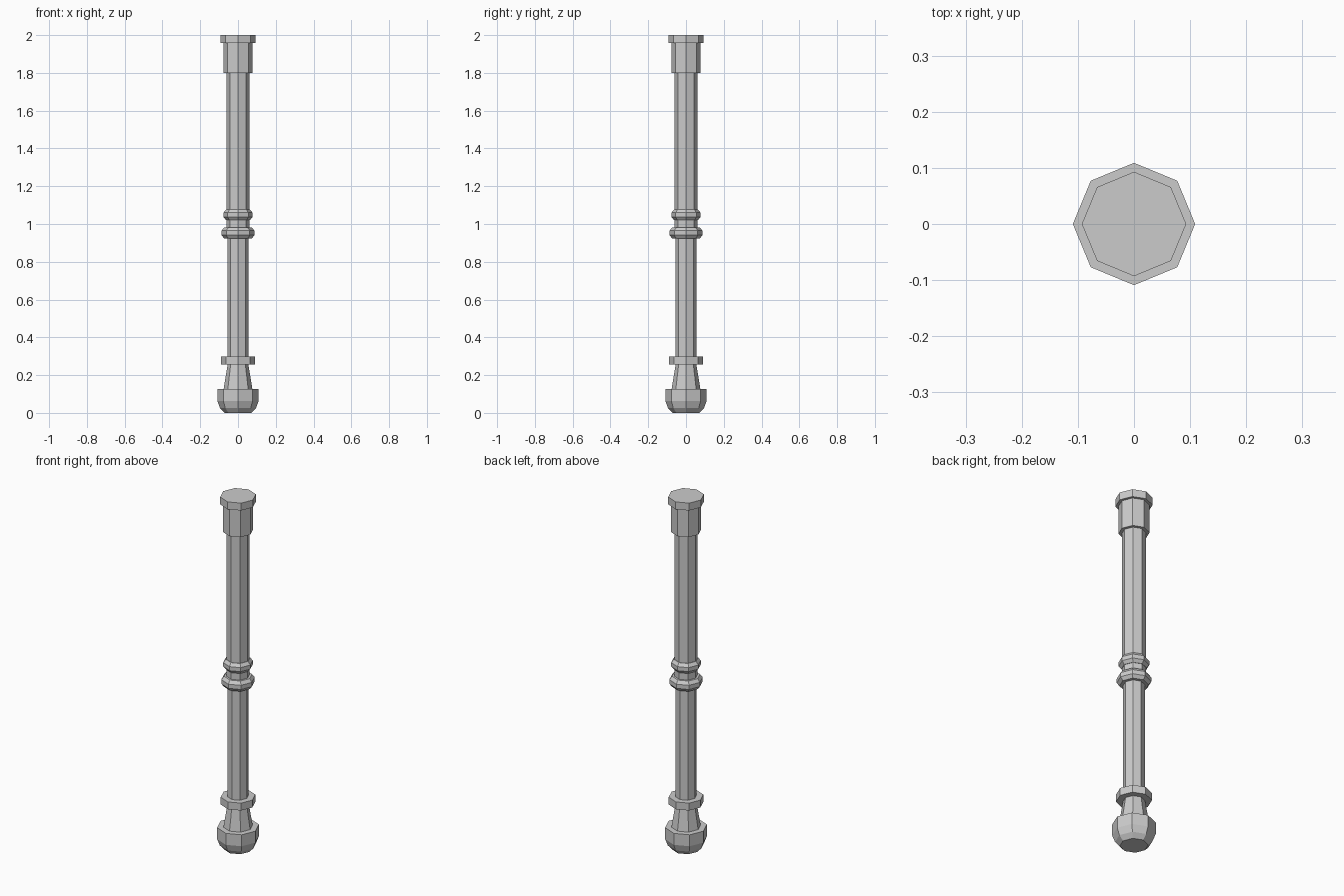
import bpy
import bmesh
from math import cos, sin, pi

if "Cube" in bpy.data.objects:
    bpy.data.objects.remove(bpy.data.objects["Cube"])

SIDES = 8


def lathe(name, profile, cap_bottom=False, cap_top=False):
    """Revolve (radius, z) points, listed bottom to top, into an octagonal part."""
    bm = bmesh.new()
    rings = [[bm.verts.new((r * cos(2 * pi * i / SIDES), r * sin(2 * pi * i / SIDES), z))
              for i in range(SIDES)] for r, z in profile]
    for low, high in zip(rings, rings[1:]):
        for i in range(SIDES):
            j = (i + 1) % SIDES
            bm.faces.new((low[i], low[j], high[j], high[i]))
    if cap_bottom:
        bm.faces.new(rings[0][::-1])
    if cap_top:
        bm.faces.new(rings[-1])
    mesh = bpy.data.meshes.new(name)
    bm.to_mesh(mesh)
    bm.free()
    obj = bpy.data.objects.new(name, mesh)
    bpy.context.collection.objects.link(obj)
    return obj


def bead(name, inner_low, inner_high, radius, z0, z1):
    """Rounded ring with chamfered upper and lower edges."""
    h = z1 - z0
    lathe(name, [(inner_low, z0), (radius - 0.014, z0), (radius, z0 + 0.3 * h),
                 (radius, z0 + 0.7 * h), (radius - 0.014, z1), (inner_high, z1)])


# Rounded foot and tapering neck
lathe("foot", [(0.072, 0), (0.095, 0.025), (0.109, 0.062), (0.109, 0.127), (0.076, 0.127)],
      cap_bottom=True)
lathe("neck", [(0.076, 0.127), (0.055, 0.256)])
lathe("lower_collar", [(0.055, 0.256), (0.09, 0.256), (0.09, 0.298), (0.055, 0.298)])

# Shafts and the paired middle rings
lathe("lower_shaft", [(0.055, 0.298), (0.055, 0.923)])
bead("lower_ring", 0.055, 0.061, 0.087, 0.923, 0.982)
lathe("ring_gap", [(0.061, 0.982), (0.061, 1.02)])
bead("upper_ring", 0.061, 0.061, 0.077, 1.02, 1.077)
lathe("upper_shaft", [(0.061, 1.077), (0.061, 1.8)])

# Sleeve and top cap
lathe("top_sleeve", [(0.061, 1.8), (0.078, 1.8), (0.078, 1.958)])
lathe("top_cap", [(0.078, 1.958), (0.093, 1.958), (0.093, 2.0)], cap_top=True)
